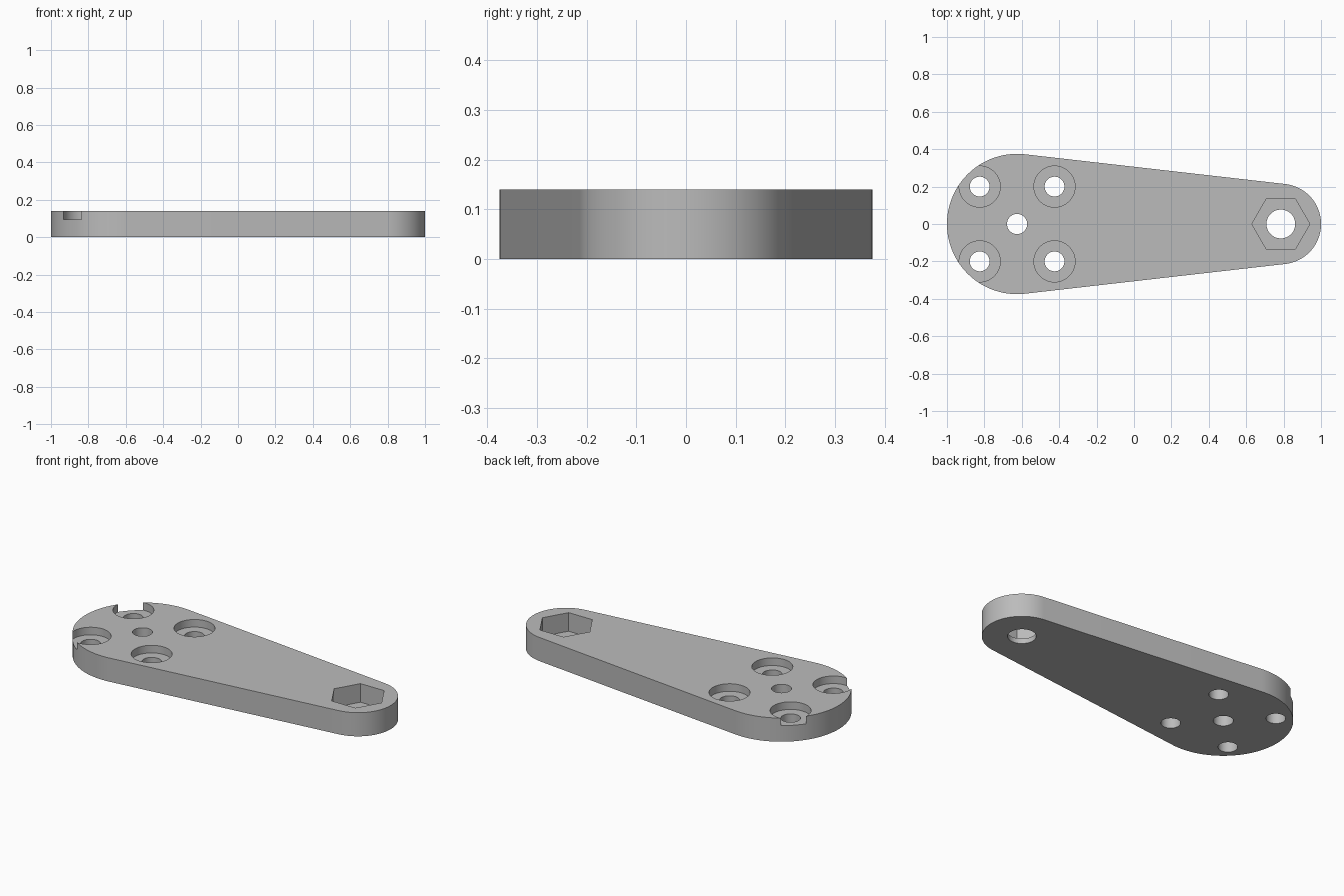
import bpy, bmesh
from math import acos, cos, sin, pi

cube = bpy.data.objects.get("Cube")
if cube:
    bpy.data.objects.remove(cube, do_unlink=True)

THICK = 0.14
BIG_X, BIG_R = -0.625, 0.375
TIP_X, TIP_R = 0.785, 0.215

grey = bpy.data.materials.new("plain grey")
grey.use_nodes = True
grey.diffuse_color = (0.5, 0.5, 0.5, 1)
grey.node_tree.nodes["Principled BSDF"].inputs["Base Color"].default_value = (0.5, 0.5, 0.5, 1)


def arc(cx, cy, r, start, end, steps):
    angles = [start + (end - start) * i / steps for i in range(steps + 1)]
    return [(cx + r * cos(a), cy + r * sin(a)) for a in angles]


def prism(name, outline, z0, z1):
    """Extrude a flat outline from z0 up to z1."""
    bm = bmesh.new()
    face = bm.faces.new([bm.verts.new((x, y, z0)) for x, y in outline])
    top = bmesh.ops.extrude_face_region(bm, geom=[face])["geom"]
    bmesh.ops.translate(bm, vec=(0, 0, z1 - z0),
                        verts=[v for v in top if isinstance(v, bmesh.types.BMVert)])
    bmesh.ops.recalc_face_normals(bm, faces=bm.faces)
    mesh = bpy.data.meshes.new(name)
    bm.to_mesh(mesh)
    bm.free()
    obj = bpy.data.objects.new(name, mesh)
    bpy.context.collection.objects.link(obj)
    mesh.materials.append(grey)
    return obj


def cut(body, x, y, r, z0, sides=48):
    """Sink a round or polygonal pocket from the top down to z0."""
    outline = arc(x, y, r, 0, 2 * pi, sides)[:-1]
    cutter = prism("pocket_cutter", outline, z0, THICK + 0.1)
    cutter.hide_render = True
    mod = body.modifiers.new("pocket", "BOOLEAN")
    mod.operation = "DIFFERENCE"
    mod.solver = "EXACT"
    mod.object = cutter
    bpy.context.view_layer.objects.active = body
    bpy.ops.object.modifier_apply(modifier=mod.name)
    bpy.data.objects.remove(cutter, do_unlink=True)


# Tapered arm plate: two round ends joined by tangent edges
tangent = acos((BIG_R - TIP_R) / (TIP_X - BIG_X))
outline = (arc(BIG_X, 0, BIG_R, tangent, 2 * pi - tangent, 64)
           + arc(TIP_X, 0, TIP_R, -tangent, tangent, 48))
arm = prism("arm_plate", outline, 0, THICK)

# Four counterbored screw holes around the centre hole
for dx in (-0.2, 0.2):
    for y in (-0.2, 0.2):
        cut(arm, BIG_X + dx, y, 0.11, 0.095)
        cut(arm, BIG_X + dx, y, 0.053, -0.1)
cut(arm, BIG_X, 0, 0.054, -0.1)

# Hexagonal nut pocket with a bolt hole
cut(arm, TIP_X, 0, 0.155, 0.03, sides=6)
cut(arm, TIP_X, 0, 0.077, -0.1)

# Smooth the round walls, keep the rims sharp
bpy.ops.object.select_all(action="DESELECT")
arm.select_set(True)
bpy.context.view_layer.objects.active = arm
bpy.ops.object.shade_smooth_by_angle(angle=pi / 6)
